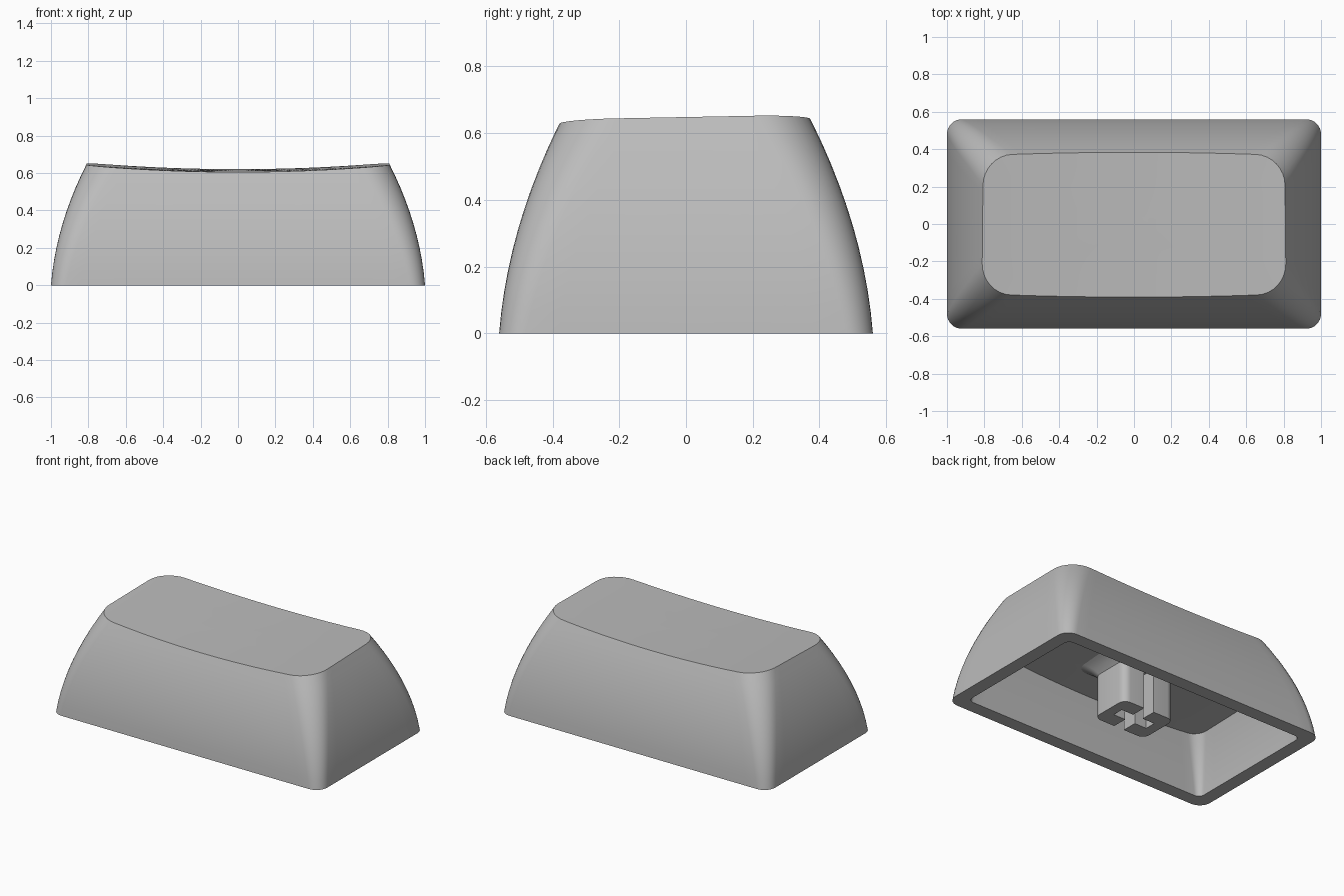
import bpy, bmesh, math
from mathutils import Vector

if "Cube" in bpy.data.objects:
    bpy.data.objects.remove(bpy.data.objects["Cube"], do_unlink=True)

grey = bpy.data.materials.new("plain grey")
grey.use_nodes = True
COLOUR = (0.5, 0.5, 0.5, 1)
grey.diffuse_color = COLOUR
grey.node_tree.nodes["Principled BSDF"].inputs["Base Color"].default_value = COLOUR


def rounded_rect(hx, hy, r, nx=24, ny=10, nc=8):
    """Counter-clockwise outline with evenly divided sides and round corners."""
    pts = []
    corners = [(1, 1), (-1, 1), (-1, -1), (1, -1)]
    for i, (sx, sy) in enumerate(corners):
        centre = Vector((sx * (hx - r), sy * (hy - r)))
        for k in range(nc + 1):
            a = math.pi / 2 * (i + k / nc)
            pts.append(centre + r * Vector((math.cos(a), math.sin(a))))
        tx, ty = corners[(i + 1) % 4]
        a = math.pi / 2 * (i + 1)
        end = Vector((tx * (hx - r), ty * (hy - r))) + r * Vector((math.cos(a), math.sin(a)))
        start, n = pts[-1], (ny if i % 2 else nx)
        pts += [start.lerp(end, k / n) for k in range(1, n)]
    return pts


def dish(x, y):
    return 0.613 + 0.035 * (x / 0.81) ** 2 + 0.02 * y


def taper(z):
    return 0.08 * z + 0.33 * z * z


def wall_ring(t, inset, drop, r0, r1):
    """Outline of a tapering wall at fraction t of the way up to the dished surface."""
    r = r0 + (r1 - r0) * t
    n = len(rounded_rect(1, 0.56, r))
    ring = []
    for i in range(n):
        z = 0.6 * t
        for _ in range(4):
            off = inset + taper(z)
            p = rounded_points(off, r)[i]
            z = t * (dish(p.x, p.y) - drop)
        ring.append(Vector((p.x, p.y, z)))
    return ring


cache = {}


def rounded_points(off, r):
    key = (round(off, 4), round(r, 4))
    if key not in cache:
        cache[key] = rounded_rect(1 - key[0], 0.56 - key[0], r)
    return cache[key]


def surface_rings(edge, drop):
    """Shrinking rings that fill a dished surface inside its edge."""
    return [[Vector((p.x * s, p.y * s, dish(p.x * s, p.y * s) - drop)) for p in edge]
            for s in (0.85, 0.7, 0.5, 0.3, 0.1)]


def loft(name, rings):
    """Skin the rings in order and close both ends."""
    bm = bmesh.new()
    loops = [[bm.verts.new(p) for p in ring] for ring in rings]
    for a, b in zip(loops, loops[1:]):
        for i in range(len(a)):
            j = (i + 1) % len(a)
            bm.faces.new((a[i], a[j], b[j], b[i]))
    bm.faces.new(loops[0][::-1])
    bm.faces.new(loops[-1])
    bmesh.ops.recalc_face_normals(bm, faces=bm.faces)
    mesh = bpy.data.meshes.new(name)
    bm.to_mesh(mesh)
    bm.free()
    mesh.materials.append(grey)
    obj = bpy.data.objects.new(name, mesh)
    bpy.context.collection.objects.link(obj)
    return obj


def select_only(obj):
    bpy.ops.object.select_all(action="DESELECT")
    obj.select_set(True)
    bpy.context.view_layer.objects.active = obj


def smooth(obj):
    select_only(obj)
    bpy.ops.object.shade_smooth_by_angle(angle=math.radians(30))


# Hollow cap: ceiling, cavity wall, bottom rim, outer wall, dished top
STEPS = 10
THICK = 0.275
inner = [wall_ring(k / STEPS, 0.09, THICK, 0.04, 0.08) for k in range(STEPS + 1)]
outer = [wall_ring(k / STEPS, 0, 0, 0.08, 0.16) for k in range(STEPS + 1)]
ceiling = surface_rings(inner[-1], THICK)
top = surface_rings(outer[-1], 0)
smooth(loft("cap_shell", ceiling[::-1] + inner[::-1] + outer + top))

# Mounting stem that flares out where it meets the ceiling
stem_levels = [(0, 0), (0.28, 0), (0.31, 0.03), (0.335, 0.07), (0.355, 0.12), (0.39, 0.12)]
stem = loft("mounting_stem", [
    [Vector((p.x, p.y, z)) for p in rounded_rect(0.195 + w, 0.14 + w, 0.05 + w / 3, 1, 1, 6)]
    for z, w in stem_levels])

# Cross-shaped slot, open on the front and back of the stem
for name, size in (("slot_cutter_x", (0.255, 0.075)), ("slot_cutter_y", (0.075, 0.4))):
    bpy.ops.mesh.primitive_cube_add(size=1, location=(0, 0, 0.1))
    cutter = bpy.context.object
    cutter.name = name
    cutter.scale = (*size, 0.4)
    cutter.hide_render = True
    cut = stem.modifiers.new(name, "BOOLEAN")
    cut.operation = "DIFFERENCE"
    cut.solver = "EXACT"
    cut.object = cutter
    select_only(stem)
    bpy.ops.object.modifier_apply(modifier=cut.name)
    bpy.data.objects.remove(cutter, do_unlink=True)
smooth(stem)
